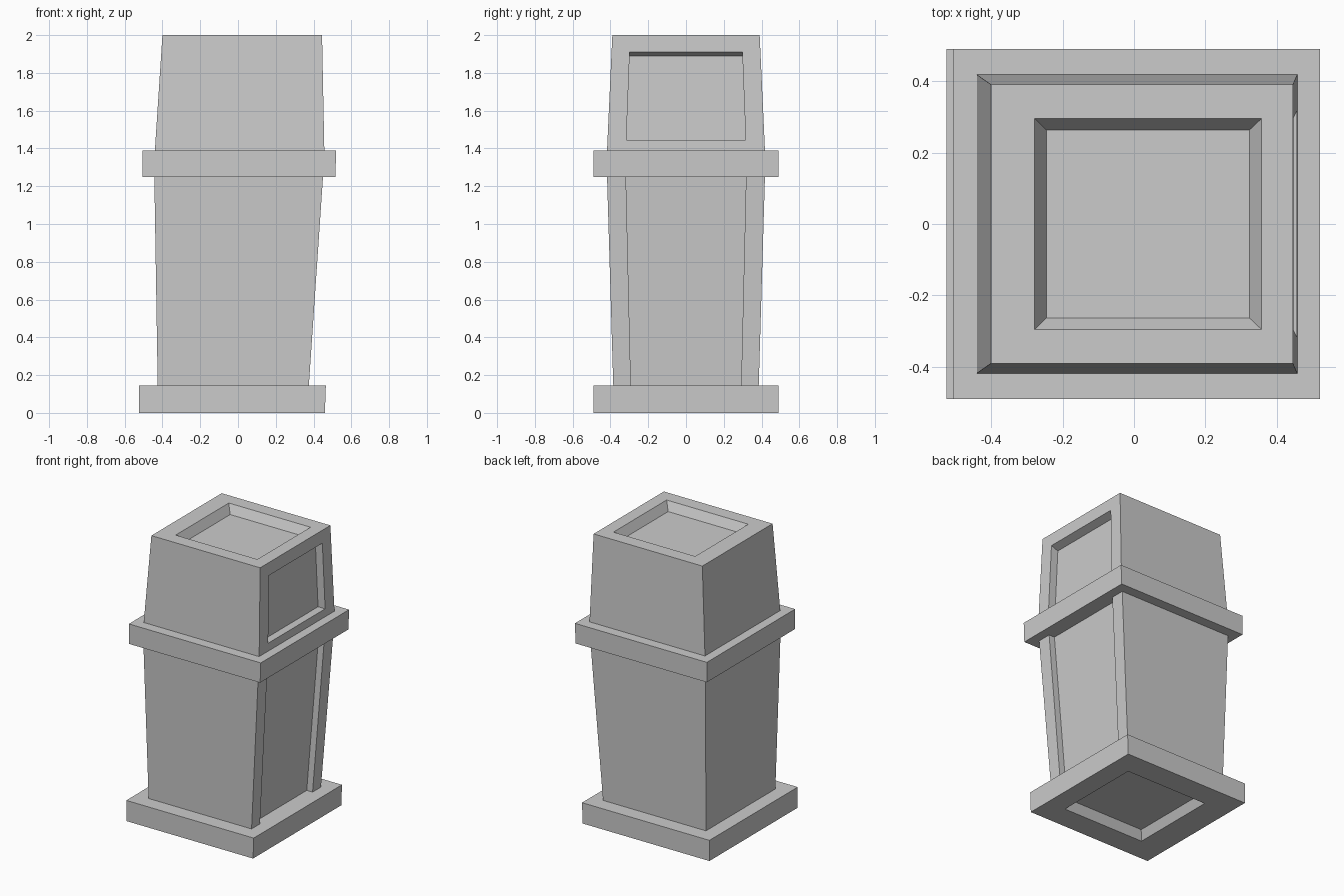
import bpy, bmesh

if "Cube" in bpy.data.objects:
    bpy.data.objects.remove(bpy.data.objects["Cube"])


def rect(x0, x1, y, z, z1=None):
    """Counter-clockwise rectangle at height z, symmetric in y."""
    z1 = z if z1 is None else z1
    return [(x0, -y, z), (x1, -y, z1), (x1, y, z1), (x0, y, z)]


def grooved(x0, x1, y, z, groove_y, depth):
    """Rectangle with a notch in its +x side."""
    r = rect(x0, x1, y, z)
    notch = [(x1, -groove_y, z), (x1 - depth, -groove_y, z),
             (x1 - depth, groove_y, z), (x1, groove_y, z)]
    return r[:2] + notch + r[2:]


def loft(bm, loops, cap_start=False, cap_end=False, skip=()):
    """Join successive loops with quads; skip holds (level, side) pairs."""
    rings = [[bm.verts.new(p) for p in loop] for loop in loops]
    n = len(rings[0])
    for k in range(len(rings) - 1):
        a, b = rings[k], rings[k + 1]
        for i in range(n):
            if (k, i) not in skip:
                j = (i + 1) % n
                bm.faces.new((a[i], a[j], b[j], b[i]))
    if cap_start:
        bm.faces.new(rings[0][::-1])
    if cap_end:
        bm.faces.new(rings[-1])


def finish(bm, name):
    bmesh.ops.remove_doubles(bm, verts=bm.verts, dist=0.0001)
    mesh = bpy.data.meshes.new(name)
    bm.to_mesh(mesh)
    bm.free()
    bpy.context.collection.objects.link(bpy.data.objects.new(name, mesh))


# Base plinth with a recessed underside
bm = bmesh.new()
loft(bm, [rect(-0.30, 0.285, 0.285, 0.06), rect(-0.33, 0.316, 0.318, 0),
          rect(-0.525, 0.46, 0.49, 0), rect(-0.525, 0.465, 0.49, 0.145),
          rect(-0.40, 0.32, 0.28, 0.145)], cap_start=True)
finish(bm, "base")

# Tapered lower body with a full-height channel on the right side
bm = bmesh.new()
loft(bm, [grooved(-0.425, 0.375, 0.385, 0.145, 0.292, 0.045),
          grooved(-0.443, 0.45, 0.418, 1.25, 0.318, 0.045)])
finish(bm, "lower_body")

# Collar band
bm = bmesh.new()
loft(bm, [rect(-0.42, 0.38, 0.30, 1.25), rect(-0.505, 0.515, 0.49, 1.25),
          rect(-0.505, 0.52, 0.49, 1.39), rect(-0.42, 0.43, 0.40, 1.39)])
finish(bm, "collar")

# Head with recessed top and a recessed flap panel on the right side
bm = bmesh.new()
bottom, top = rect(-0.44, 0.457, 0.418, 1.39), rect(-0.40, 0.445, 0.39, 2)
loft(bm, [bottom, top, rect(-0.278, 0.357, 0.295, 2),
          rect(-0.245, 0.323, 0.263, 1.94)], cap_end=True, skip={(0, 1)})


def panel(z0, z1, y0, y1, depth):
    x = [0.457 - (z - 1.39) * 0.012 / 0.61 - depth for z in (z0, z1)]
    return [(x[0], -y0, z0), (x[0], y0, z0), (x[1], y1, z1), (x[1], -y1, z1)]


loft(bm, [[bottom[1], bottom[2], top[2], top[1]],
          panel(1.445, 1.91, 0.316, 0.298, 0),
          panel(1.445, 1.89, 0.316, 0.299, 0.055)], cap_end=True)
finish(bm, "head")
